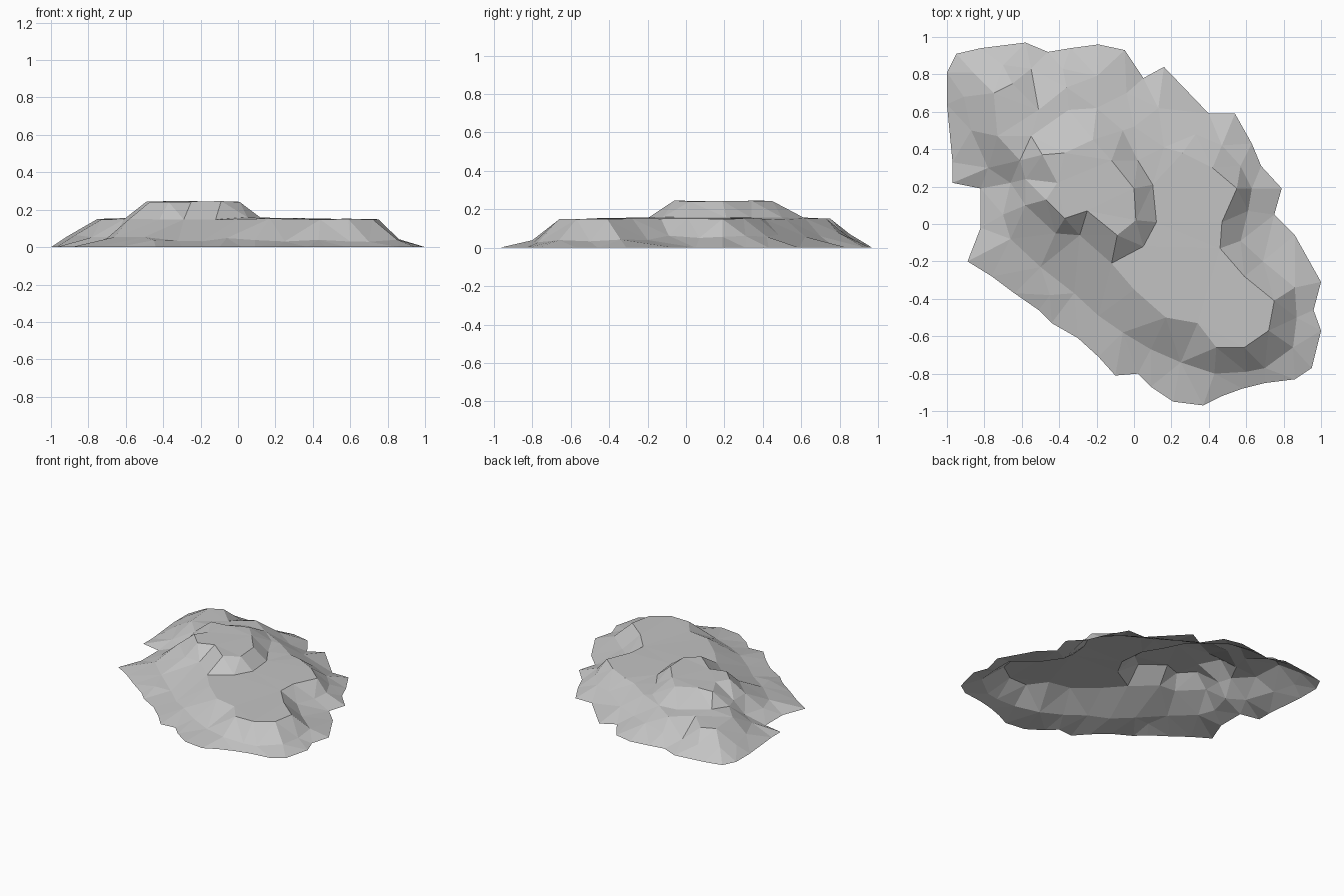
import bpy
import bmesh
import random
from mathutils import Vector
from mathutils.geometry import delaunay_2d_cdt

random.seed(4)

default_cube = bpy.data.objects.get("Cube")
if default_cube:
    bpy.data.objects.remove(default_cube, do_unlink=True)

SHELF_HEIGHT = 0.15
TOP_HEIGHT = 0.243

# Ground outline, clockwise from the back right corner
rim = [(-.95, .91), (-.82, .94), (-.58, .97), (-.46, .92), (-.34, .94), (-.19, .96),
       (-.05, .93), (.05, .78), (.16, .84), (.4, .59), (.54, .59), (.63, .43),
       (.68, .31), (.79, .19), (.75, .05), (.86, -.06), (1, -.31), (.96, -.46),
       (1, -.57), (.95, -.77), (.86, -.83), (.7, -.85), (.58, -.88), (.47, -.92),
       (.37, -.97), (.21, -.95), (.09, -.87), (.02, -.8), (-.1, -.81), (-.19, -.71),
       (-.3, -.61), (-.44, -.53), (-.51, -.46), (-.64, -.37), (-.76, -.28), (-.89, -.2),
       (-.82, -.02), (-.82, .19), (-.97, .22), (-.97, .33), (-1, .64), (-1, .81)]

# Break of slope on the outer wall: steep above, gentle scree below
scree = [(-.86, .81), (-.7, .85), (-.55, .83), (-.38, .83), (-.2, .79), (-.04, .7),
         (.13, .62), (.33, .48), (.47, .42), (.57, .31), (.63, .19), (.61, .07),
         (.57, -.09), (.69, -.2), (.86, -.34), (.87, -.5), (.85, -.66), (.7, -.77),
         (.6, -.79), (.43, -.8), (.25, -.74), (.09, -.67), (-.06, -.58), (-.19, -.49),
         (-.32, -.37), (-.45, -.38), (-.5, -.23), (-.66, -.08), (-.7, .05), (-.66, .22),
         (-.78, .3), (-.87, .5), (-.91, .68)]

# Edge of the lower shelf
shelf = [(-.75, .7), (-.65, .75), (-.51, .61), (-.36, .73), (-.2, .62), (0, .52),
         (.16, .41), (.26, .38), (.42, .3), (.55, .19), (.47, .01), (.46, -.13),
         (.59, -.28), (.75, -.41), (.72, -.57), (.59, -.66), (.44, -.66), (.34, -.53),
         (.17, -.5), (0, -.35), (-.12, -.21), (-.29, -.06), (-.42, -.05), (-.58, .1),
         (-.58, .24), (-.61, .34), (-.73, .47)]

# Foot of the upper step where it meets the shelf, and its top edge
step_foot = [(-.12, -.21), (.05, -.12), (.12, .01), (.1, .21), (.02, .34), (-.06, .5),
             (-.2, .62), (-.35, .61), (-.51, .61), (-.55, .47), (-.61, .34)]
step_top = [(-.09, -.06), (.01, .02), (0, .19), (-.12, .34), (-.22, .45), (-.37, .38),
            (-.49, .37), (-.41, .22), (-.47, .13), (-.37, .03), (-.25, .07)]

points, heights, creases = [], [], []


def add_line(path, height, wobble=0.0, closed=True, back_rise=0.0):
    """Add a contour whose segments stay as edges; it may sit higher at the back."""
    first, count = len(points), len(path)
    for x, y in path:
        points.append(Vector((x, y)))
        heights.append(height + back_rise * y + random.uniform(-wobble, wobble))
    for i in range(count if closed else count - 1):
        creases.append((first + i, first + (i + 1) % count))


add_line(rim, 0)
add_line(scree, 0.053, 0.012, back_rise=0.025)
add_line(shelf, SHELF_HEIGHT, 0.003)
add_line(step_foot, SHELF_HEIGHT + 0.01, 0.004, closed=False)
add_line(step_top, TOP_HEIGHT, 0.003)

# Triangulate the contours, keeping only the area inside the outline
flat, _, faces, sources, _, _ = delaunay_2d_cdt(points, creases, [], 1, 0.0005)
bm = bmesh.new()
verts = [bm.verts.new((p.x, p.y, heights[min(src)] if src else SHELF_HEIGHT))
         for p, src in zip(flat, sources)]
for face in faces:
    bm.faces.new([verts[i] for i in face])
for face in bm.faces:
    face.normal_update()
    if face.normal.z < 0:
        face.normal_flip()
mesh = bpy.data.meshes.new("rock_mound")
bm.to_mesh(mesh)
bm.free()

# Plain grey stone, left flat shaded
stone = bpy.data.materials.new("grey_stone")
stone.use_nodes = True
colour = (0.55, 0.55, 0.55, 1)
stone.diffuse_color = colour
stone.node_tree.nodes["Principled BSDF"].inputs["Base Color"].default_value = colour
mesh.materials.append(stone)

mound = bpy.data.objects.new("rock_mound", mesh)
bpy.context.collection.objects.link(mound)
